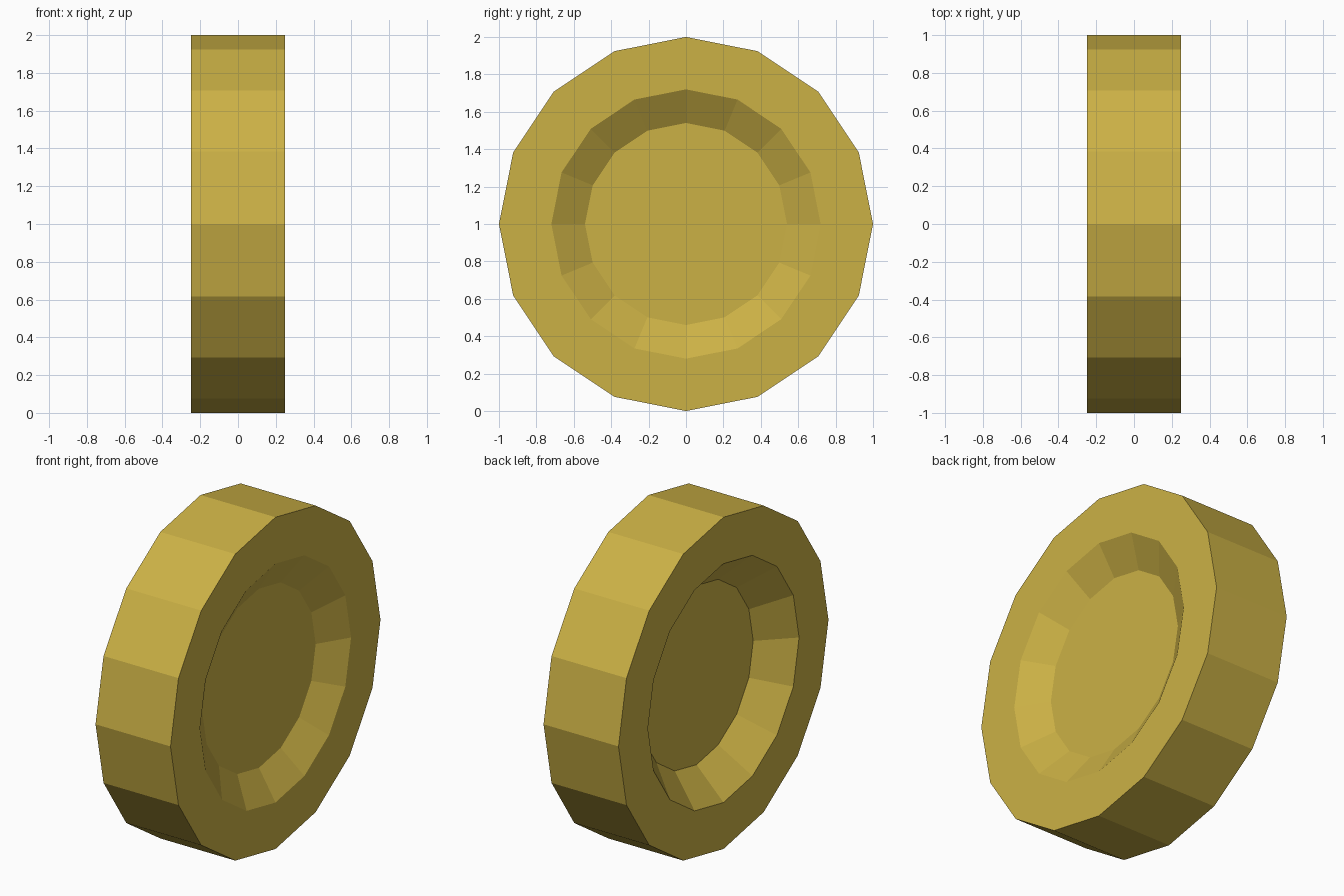
import bpy, bmesh, math

if "Cube" in bpy.data.objects:
    bpy.data.objects.remove(bpy.data.objects["Cube"])

SIDES = 16
# closed lathe profile as (x, radius): left dish, tread, right dish
PROFILE = [(-0.07, 0.54), (-0.25, 0.72), (-0.25, 1.0),
           (0.25, 1.0), (0.25, 0.72), (0.14, 0.54)]

bm = bmesh.new()


def ring(x, r):
    return [bm.verts.new((x, r * math.cos(2 * math.pi * i / SIDES),
                          1 + r * math.sin(2 * math.pi * i / SIDES)))
            for i in range(SIDES)]


# side walls between neighbouring rings
rings = [ring(x, r) for x, r in PROFILE]
for a, b in zip(rings, rings[1:]):
    for i in range(SIDES):
        j = (i + 1) % SIDES
        bm.faces.new((a[i], a[j], b[j], b[i]))

# flat floors of the two dishes
bm.faces.new(rings[0])
bm.faces.new(rings[-1])
bmesh.ops.recalc_face_normals(bm, faces=bm.faces[:])

mesh = bpy.data.meshes.new("wheel")
bm.to_mesh(mesh)
bm.free()
wheel = bpy.data.objects.new("wheel", mesh)
bpy.context.collection.objects.link(wheel)

# yellow ochre material
mat = bpy.data.materials.new("ochre")
mat.diffuse_color = (0.60, 0.44, 0.06, 1)
mat.use_nodes = True
mat.node_tree.nodes["Principled BSDF"].inputs["Base Color"].default_value = mat.diffuse_color
mesh.materials.append(mat)
